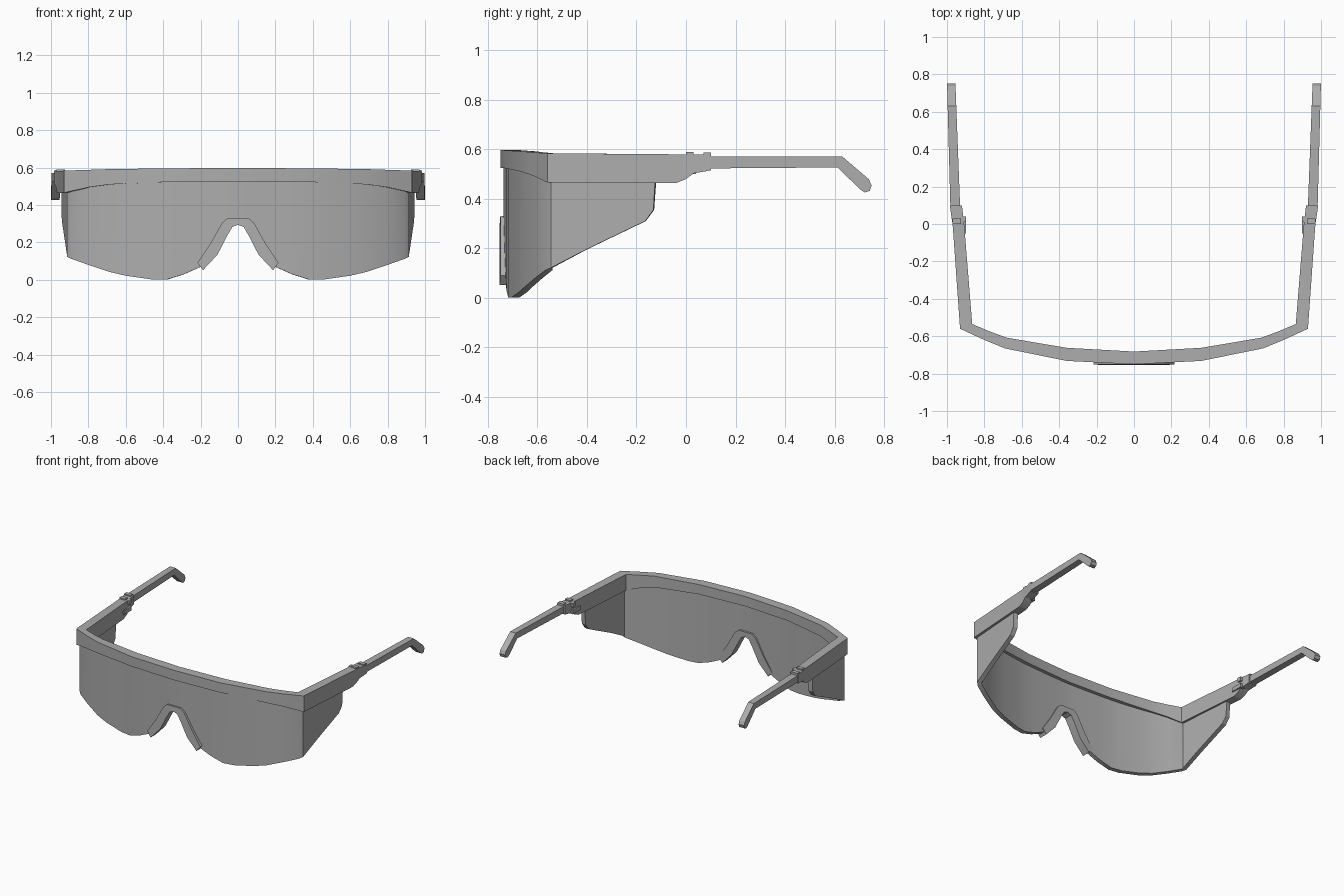
import bpy, bmesh
from mathutils import Vector

if "Cube" in bpy.data.objects:
    bpy.data.objects.remove(bpy.data.objects["Cube"])

grey = bpy.data.materials.new("plain grey")
grey.diffuse_color = (0.42, 0.42, 0.42, 1)
grey.use_nodes = True
grey.node_tree.nodes["Principled BSDF"].inputs["Base Color"].default_value = grey.diffuse_color


def finish(name, verts, faces, smooth=None):
    me = bpy.data.meshes.new(name)
    me.from_pydata(verts, [], faces)
    bm = bmesh.new()
    bm.from_mesh(me)
    bmesh.ops.recalc_face_normals(bm, faces=bm.faces)
    bm.to_mesh(me)
    bm.free()
    ob = bpy.data.objects.new(name, me)
    bpy.context.collection.objects.link(ob)
    me.materials.append(grey)
    if smooth:
        bpy.ops.object.select_all(action='DESELECT')
        ob.select_set(True)
        bpy.context.view_layer.objects.active = ob
        bpy.ops.object.shade_smooth_by_angle(angle=smooth)
    return ob


def loft(name, rings, smooth=None):
    """Skin a list of equal-length rings and cap both ends."""
    n = len(rings[0])
    verts = [p for r in rings for p in r]
    faces = [(i * n + j, i * n + (j + 1) % n, (i + 1) * n + (j + 1) % n, (i + 1) * n + j)
             for i in range(len(rings) - 1) for j in range(n)]
    faces += [tuple(range(n)), tuple(range(len(verts) - n, len(verts)))]
    return finish(name, verts, faces, smooth)


def mirrored(half):
    """Extend rings running from x = 0 outwards to the other side."""
    return [[(-x, y, z) for x, y, z in r] for r in reversed(half[1:])] + half


# brow frame: outer x, y, inner x, y, bottom z, top z
frame = [(0, -.75, 0, -.682, .525, .598), (.36, -.732, .36, -.662, .524, .596),
         (.69, -.665, .68, -.608, .51, .592), (.80, -.62, .77, -.575, .495, .588),
         (.93, -.56, .865, -.535, .466, .584), (.967, -.04, .905, -.04, .464, .58),
         (.97, 0, .908, 0, .48, .58), (.975, .03, .912, .03, .503, .58),
         (.985, .1, .92, .1, .515, .58)]
loft("brow_frame", mirrored([[(a, b, l), (a, b, h), (c, d, h), (c, d, l)]
                             for a, b, c, d, l, h in frame]), 0.3)

# wraparound lens: outer x, y and bottom z, thickened along the plan normal
lens = [(0, -.737, .298), (.035, -.737, .288), (.065, -.736, .24), (.12, -.734, .14),
        (.195, -.73, .072), (.29, -.725, .03), (.38, -.718, .002), (.46, -.705, .002),
        (.6, -.676, .022), (.69, -.653, .043), (.80, -.61, .08), (.89, -.568, .112),
        (.913, -.545, .122), (.924, -.4, .197), (.941, -.165, .31), (.944, -.132, .355),
        (.945, -.125, .47)]
half = []
for i, (x, y, z) in enumerate(lens):
    a, b = lens[max(i - 1, 0)], lens[min(i + 1, len(lens) - 1)]
    t = Vector((b[0] - a[0], b[1] - a[1])).normalized()
    if i == 0:
        t = Vector((1, 0))
    ix, iy = x - t.y * .033, y + t.x * .033
    top = .54
    half.append([(x, y, z), (x, y, top), (ix, iy, top), (ix, iy, z)])
loft("lens", mirrored(half), 0.45)

# nose bridge strip: inner and outer edge in the front plane
nose = [(0, .294, 0, .33), (.03, .283, .055, .33), (.058, .235, .085, .305),
        (.11, .134, .15, .19), (.187, .052, .217, .09)]
loft("nose_bridge", mirrored([[(a, -.753, b), (c, -.75, d), (c, -.69, d), (a, -.69, b)]
                              for a, b, c, d in nose]), 0.5)

# temple arm side profile (y, z), with the ear hook at its end
profile = [(.09, .572), (.63, .572), (.738, .48), (.75, .455), (.742, .432),
           (.722, .426), (.705, .437), (.612, .527), (.09, .523)]


def arm_x(y, outer):
    return (.982 + (y - .1) * .027) if outer else (.93 + (y - .1) * .038)


def box(name, x0, x1, y0, y1, z0, z1):
    return loft(name, [[(x, y0, z0), (x, y1, z0), (x, y1, z1), (x, y0, z1)] for x in (x0, x1)])


for side, s in (("right", 1), ("left", -1)):
    loft(side + "_temple_arm", [[(s * arm_x(y, o), y, z) for y, z in profile] for o in (0, 1)])
    # hinge: top lug, and two inside knuckles
    box(side + "_hinge_lug", s * .925, s * .97, .0, .03, .57, .59)
    box(side + "_hinge_cover", s * .93, s * .98, .07, .1, .57, .588)
    for k, z in enumerate((.50, .55)):
        box(f"{side}_hinge_knuckle_{k}", s * .897, s * .93, -.05 + .06 * k, .04, z, z + .03)
